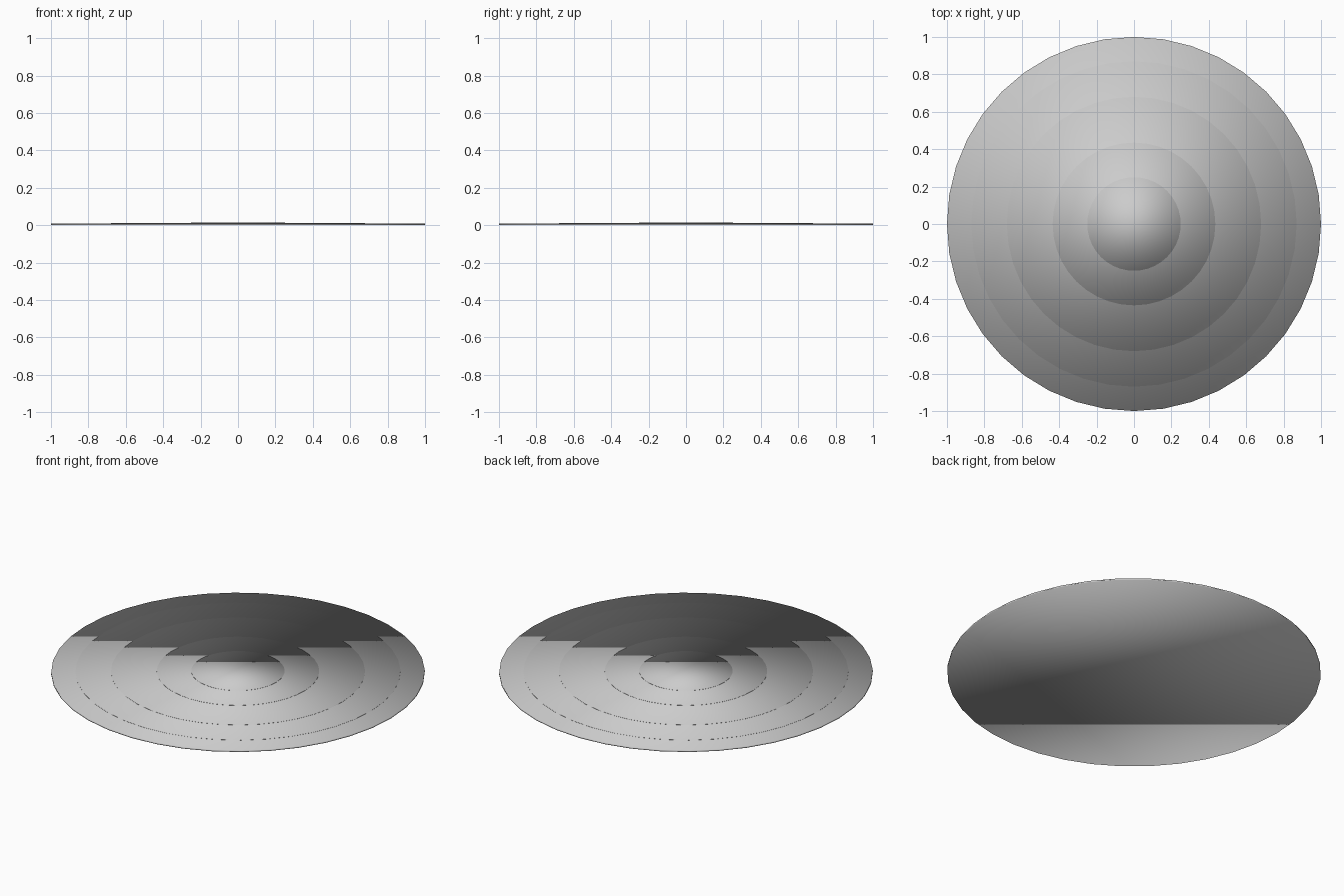
import bpy

if "Cube" in bpy.data.objects:
    bpy.data.objects.remove(bpy.data.objects["Cube"])

SIDES = 40


def disc(name, radius, z0, z1):
    bpy.ops.mesh.primitive_cylinder_add(
        vertices=SIDES, radius=radius, depth=z1 - z0,
        end_fill_type='NGON', location=(0, 0, (z0 + z1) / 2))
    ob = bpy.context.object
    ob.name = name
    # fully smooth normals give each tier its domed look
    ob.data.polygons.foreach_set("use_smooth", [True] * len(ob.data.polygons))
    return ob


# base disc and four thin concentric tiers stacked on it
base_top, step = 0.009, 0.0012
disc("base_disc", 1.0, 0.0, base_top)
for i, r in enumerate((0.87, 0.68, 0.435, 0.25)):
    disc(f"ring_tier_{i + 1}", r, base_top + i * step, base_top + (i + 1) * step)
